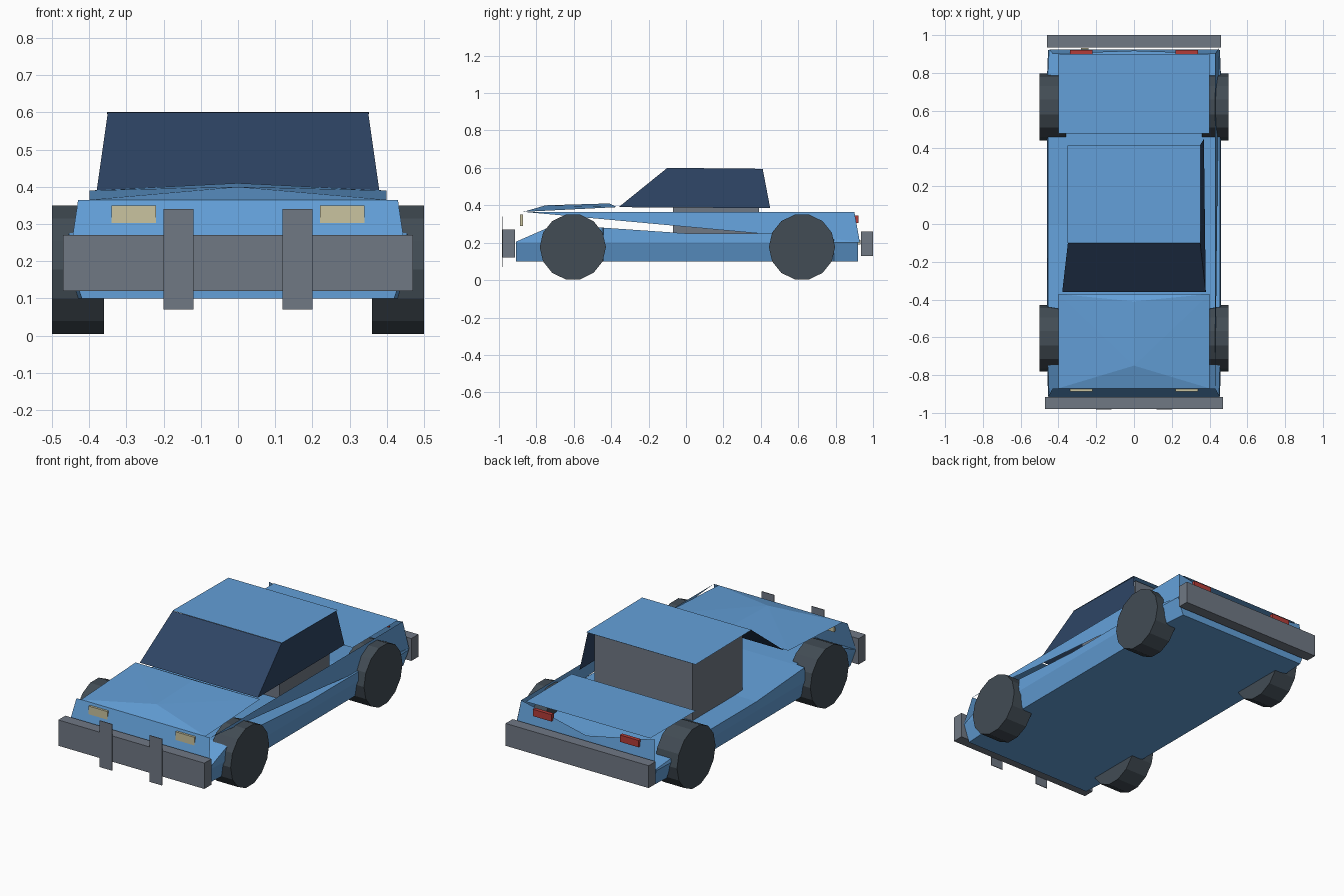
import bpy, bmesh, math
from mathutils import Vector

cube = bpy.data.objects.get("Cube")
if cube:
    bpy.data.objects.remove(cube)


def material(name, r, g, b):
    m = bpy.data.materials.new(name)
    m.use_nodes = True
    m.diffuse_color = (r, g, b, 1)
    m.node_tree.nodes["Principled BSDF"].inputs["Base Color"].default_value = (r, g, b, 1)
    return m


BLUE = material("blue paint", .125, .35, .69)
GLASS = material("dark glass", .027, .058, .127)
GREY = material("grey trim", .162, .188, .231)
TYRE = material("tyre rubber", .054, .072, .089)
CREAM = material("cream lamp", .59, .55, .35)
RED = material("red lamp", .45, .045, .04)


def finish(name, bm, mat):
    mesh = bpy.data.meshes.new(name)
    bm.to_mesh(mesh)
    bm.free()
    mesh.materials.append(mat)
    ob = bpy.data.objects.new(name, mesh)
    bpy.context.collection.objects.link(ob)
    return ob


def sheet(name, mat, facing, *polys):
    """Thin panel of polygons, all turned toward the facing direction."""
    bm = bmesh.new()
    for pts in polys:
        f = bm.faces.new([bm.verts.new(p) for p in pts])
        f.normal_update()
        if f.normal.dot(Vector(facing)) < 0:
            f.normal_flip()
    bmesh.ops.remove_doubles(bm, verts=bm.verts, dist=.0005)
    return finish(name, bm, mat)


def box(name, mat, xs, ys, zs):
    bm = bmesh.new()
    bmesh.ops.create_cube(bm, size=1)
    for v in bm.verts:
        v.co = [r[0] if c < 0 else r[1] for c, r in zip(v.co, (xs, ys, zs))]
    return finish(name, bm, mat)


# Lower body: loft along y, pinched in at the wheel arches
# Each station: y, floor half width, crease half width, shoulder height
stations = [
    (-.91, .42, .455, .205), (-.75, .43, .46, .275),
    (-.74, .40, .40, .28), (-.45, .40, .40, .28),
    (-.44, .43, .46, .28), (0, .43, .46, .25), (.47, .43, .46, .25),
    (.48, .40, .40, .25), (.78, .40, .40, .22),
    (.79, .43, .46, .22), (.92, .42, .455, .205)]
bm = bmesh.new()
rings = []
for y, floor, side, top in stations:
    half = [(floor, .1), (side, .2), (side - .005, top)]
    outline = half + [(-x, z) for x, z in reversed(half)]
    rings.append([bm.verts.new((x, y, z)) for x, z in outline])
for a, b in zip(rings, rings[1:]):
    for i in range(len(a)):
        j = (i + 1) % len(a)
        bm.faces.new((a[i], a[j], b[j], b[i]))
bm.faces.new(rings[0])
bm.faces.new(rings[-1])
bmesh.ops.recalc_face_normals(bm, faces=bm.faces)
finish("lower_body", bm, BLUE)

# Bonnet: creased sheet fanned around a raised point
peak, ridge = (0, -.75, .4), (0, -.41, .41)
fl, fr = (.4, -.87, .365), (-.4, -.87, .365)
bl, br = (.4, -.37, .39), (-.4, -.37, .39)
sheet("bonnet", BLUE, (0, 0, 1), (peak, fr, fl), (peak, fl, bl),
      (peak, bl, ridge), (peak, ridge, br), (peak, br, fr), (ridge, bl, br))

# Nose, boot lid, tail and the single long side panel
sheet("nose_panel", BLUE, (0, -1, 0),
      ((-.43, -.87, .365), (.43, -.87, .365), (.455, -.915, .2), (-.455, -.915, .2)))
sheet("boot_lid", BLUE, (0, 0, 1),
      ((-.4, .48, .365), (.4, .48, .365), (.4, .9, .365), (-.4, .9, .365)))
sheet("tail_panel", BLUE, (0, 1, 0),
      ((.43, .9, .365), (.45, .925, .2), (0, .915, .28)),
      ((-.43, .9, .365), (-.45, .925, .2), (0, .915, .28)),
      ((.45, .925, .2), (-.45, .925, .2), (0, .915, .28)))
sheet("left_side_panel", BLUE, (1, 0, 0),
      ((.43, -.87, .365), (.43, .9, .365), (.45, .93, .2)))

# Cabin: roof, windscreen, one side window and the inner block
sheet("roof", BLUE, (0, 0, 1),
      ((-.352, -.1, .601), (.352, -.1, .601), (.352, .415, .596), (-.352, .415, .596)))
sheet("windscreen", GLASS, (0, -1, 0),
      ((-.38, -.36, .39), (.38, -.36, .39), (.35, -.1, .6), (-.35, -.1, .6)))
sheet("left_window", GLASS, (1, 0, 0),
      ((.38, -.36, .39), (.35, -.1, .6), (.345, .41, .595), (.37, .45, .385)))
box("cabin_block", GREY, (-.315, .315), (-.07, .39), (.24, .59))

# Bumpers
box("front_bumper", GREY, (-.47, .47), (-.98, -.915), (.12, .27))
box("rear_bumper", GREY, (-.46, .46), (.935, 1), (.13, .26))

# Parts repeated on both sides
for side, s in (("left", 1), ("right", -1)):
    def span(a, b):
        return sorted((a * s, b * s))
    box(side + "_overrider", GREY, span(.12, .2), (-.985, -.981), (.07, .34))
    box(side + "_headlight", CREAM, span(.22, .34), (-.887, -.872), (.29, .35))
    box(side + "_tail_light", RED, span(.22, .34), (.9, .922), (.305, .345))
    for end, y in (("front", -.605), ("rear", .62)):
        bm = bmesh.new()
        bmesh.ops.create_cone(bm, cap_ends=True, segments=14, radius1=.177,
                              radius2=.177, depth=.14)
        wheel = finish(f"{end}_{side}_wheel", bm, TYRE)
        wheel.rotation_euler = (0, math.pi / 2, 0)
        wheel.location = (.43 * s, y, .177)

# Small reversing lamp
box("reversing_lamp", CREAM, (-.28, -.24), (.91, .932), (.19, .215))
